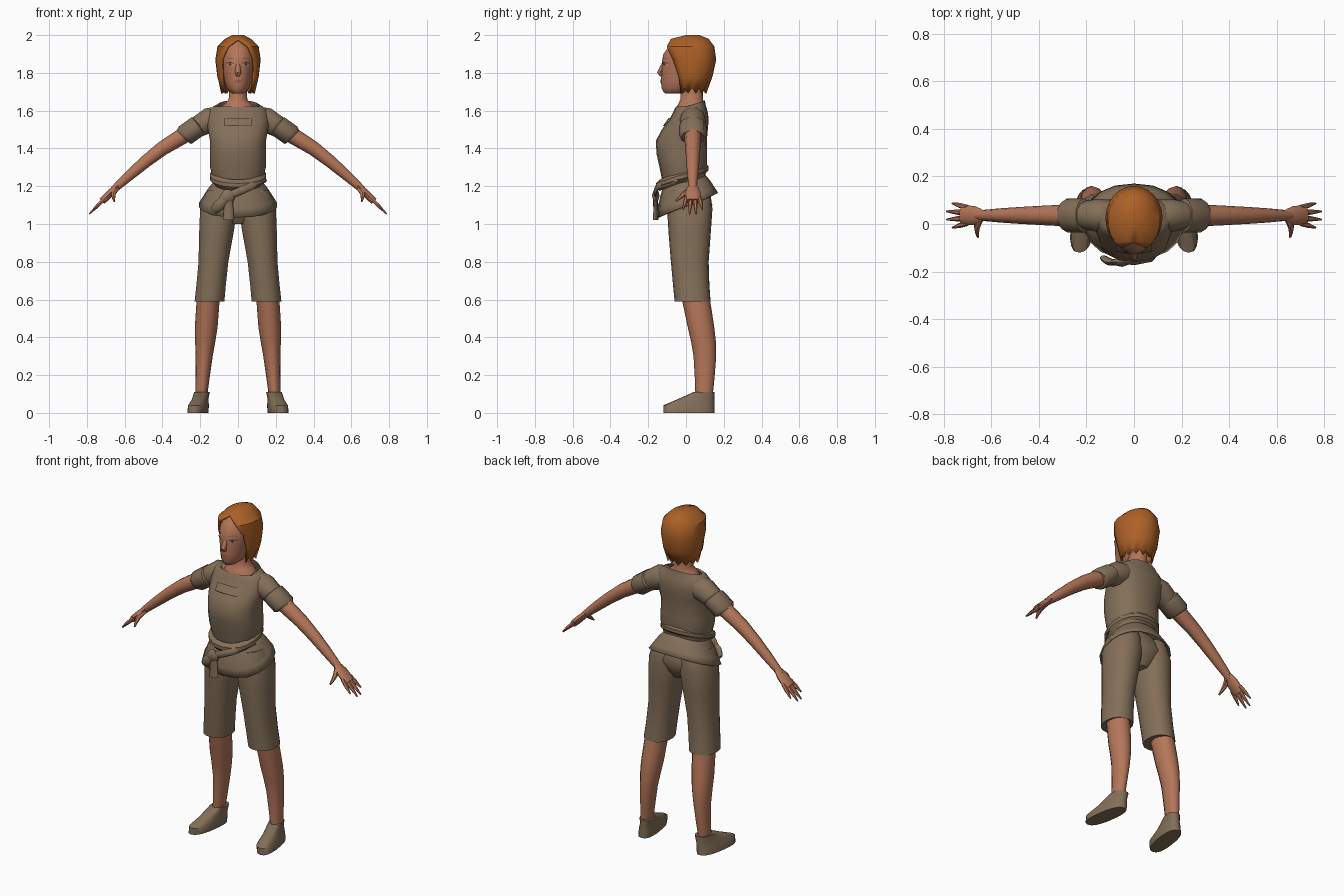
import bpy, bmesh, math
from mathutils import Vector
from mathutils.bvhtree import BVHTree

cube = bpy.data.objects.get("Cube")
if cube:
    bpy.data.objects.remove(cube, do_unlink=True)


def material(name, *rgb):
    mat = bpy.data.materials.new(name)
    mat.use_nodes = True
    mat.diffuse_color = (*rgb, 1)
    shader = next(node for node in mat.node_tree.nodes if node.type == "BSDF_PRINCIPLED")
    shader.inputs["Base Color"].default_value = (*rgb, 1)
    return mat


skin = material("skin", .46, .18, .1)
cloth = material("brown cloth", .23, .16, .1)
hair = material("ginger hair", .42, .12, .02)
lip = material("lips", .36, .11, .07)
white = material("eye white", .42, .31, .27)
dark = material("dark brown", .07, .03, .02)


def smooth_keys(keys, steps):
    """Insert extra rows between the keys along a flowing curve."""
    last = len(keys) - 1
    result = []
    for index in range(last):
        before, start = keys[max(index - 1, 0)], keys[index]
        end, after = keys[index + 1], keys[min(index + 2, last)]
        for step in range(steps):
            t = step / steps
            row = []
            for a, b, c, d in zip(before, start, end, after):
                slope_in, slope_out = (c - a) / 2, (d - b) / 2
                bend = (b - c) * 2 + slope_in + slope_out
                curve = (c - b) * 3 - slope_in * 2 - slope_out
                row.append(b + t * (slope_in + t * (curve + t * bend)))
            result.append(tuple(row))
    return result + [keys[last]]


def build(name, mat, rows, caps=(), angle=45):
    """Join rows of points with quads, close the chosen ends and shade the result."""
    bm = bmesh.new()
    grid = [[bm.verts.new(point) for point in row] for row in rows]
    for lower, upper in zip(grid, grid[1:]):
        for i in range(len(lower) - 1):
            bm.faces.new((lower[i], lower[i + 1], upper[i + 1], upper[i]))
    for end in caps:
        bm.faces.new(grid[end][:-1])
    bmesh.ops.remove_doubles(bm, verts=bm.verts, dist=.00001)
    bmesh.ops.recalc_face_normals(bm, faces=bm.faces)
    mesh = bpy.data.meshes.new(name)
    bm.to_mesh(mesh)
    bm.free()
    mesh.materials.append(mat)
    mesh.shade_smooth()
    mesh.set_sharp_from_angle(angle=math.radians(angle))
    obj = bpy.data.objects.new(name, mesh)
    bpy.context.collection.objects.link(obj)
    return obj


def thicken(obj, amount):
    modifier = obj.modifiers.new("thickness", "SOLIDIFY")
    modifier.thickness = amount


def zero(value):
    return 0


def square(value, amount):
    return math.copysign(abs(value) ** amount, value)


def loft(name, mat, keys, side=1, sides=18, steps=2, boxy=1, caps=(0, -1),
         centre=zero, drop=zero, gap=zero, jag=0, shear=0, angle=45):
    """Stacked rings with keys of height, half width, front and back."""
    rings = smooth_keys(keys, steps)
    rows = []
    for level, (z, width, front, back) in enumerate(rings):
        part = level / (len(rings) - 1)
        opening = math.radians(gap(part))
        row = []
        for i in range(sides + 1):
            turn = opening + (math.tau - opening * 2) * i / sides
            middle, depth = (front + back) / 2, (back - front) / 2
            y = middle - depth * square(math.cos(turn), boxy)
            x = centre(z) + width * square(math.sin(turn), boxy) - shear * y
            tooth = jag * (i % 2) if level == 0 else 0
            row.append((side * x, y, z - drop(part) * math.cos(turn) + tooth))
        rows.append(row)
    return build(name, mat, rows, caps, angle)


def tube(name, mat, keys, side=1, sides=10, steps=2, depth=1):
    """Tube through keys of x, y, z and radius; depth scales it front to back."""
    path = smooth_keys(keys, steps)
    points = [Vector(key[:3]) for key in path]
    last = len(points) - 1
    rows = []
    for index, (x, y, z, radius) in enumerate(path):
        along = (points[min(index + 1, last)] - points[max(index - 1, 0)]).normalized()
        across = Vector((0, 1, 0))
        across = (across - along * across.dot(along)).normalized()
        normal = along.cross(across)
        row = []
        for i in range(sides + 1):
            turn = math.tau * i / sides
            offset = across * depth * math.cos(turn) + normal * math.sin(turn)
            point = points[index] + offset * radius
            row.append((side * point.x, point.y, point.z))
        rows.append(row)
    return build(name, mat, rows, (0, -1))


def limb(name, mat, keys, side, **options):
    """Tube in the plane of the arms, with keys of x, z and radius."""
    return tube(name, mat, [(x, arm_y, z, radius) for x, z, radius in keys], side, **options)


def plate(name, mat, target, x, z, width, height, arch=0, lift=.003, pointed=True):
    """Thin almond or oblong patch laid on the front of the target."""
    tree = BVHTree.FromPolygons([vert.co for vert in target.data.vertices],
                                [face.vertices for face in target.data.polygons])
    rows = []
    for column in range(-3, 4):
        u = column / 3
        bulge = 1 - u * u
        half = height * bulge if pointed else height
        row = []
        for v in (1, 0, -1):
            start = Vector((x + width * u, -1, z + arch * bulge + half * v))
            hit = tree.ray_cast(start, Vector((0, 1, 0)))[0]
            row.append(hit - Vector((0, lift, 0)))
        rows.append(row)
    obj = build(name, mat, rows)
    if sum(face.normal.y for face in obj.data.polygons) > 0:
        obj.data.flip_normals()


# Head, neck and the middle of the face
head = loft("head", skin, [(1.69, .03, -.11, 0), (1.72, .06, -.13, .07), (1.8, .08, -.13, .12),
                           (1.9, .09, -.12, .14), (1.97, .05, -.06, .09)])
loft("neck", skin, [(1.54, .12, -.06, .09), (1.62, .09, -.05, .1),
                    (1.66, .05, -.03, .09), (1.76, .05, -.03, .09)])
tube("nose", skin, [(0, -.11, 1.86, .01), (0, -.137, 1.8, .016), (0, -.12, 1.79, .01)], sides=8)
plate("lips", lip, head, 0, 1.755, .027, .01)

# Bobbed hair, open around the face and ragged at the bottom
bob = loft("hair", hair, [(1.69, .09, -.06, .11), (1.78, .11, -.08, .14), (1.87, .12, -.11, .16),
                          (1.94, .11, -.12, .15), (1.98, .07, -.08, .12), (2, .03, 0, .07)],
           steps=1, caps=[-1], jag=.03, angle=35,
           gap=lambda part: max(0, 52 * (1 - (part / .8) ** 3)))
thicken(bob, .01)

# Shirt, the tab on its chest and its flared hem
shirt = loft("shirt", cloth, [(1.2, .12, -.12, .09), (1.3, .15, -.14, .11), (1.44, .15, -.16, .11),
                              (1.55, .17, -.09, .12), (1.61, .15, -.06, .11), (1.63, .11, -.05, .1)],
             boxy=.85, caps=[0], drop=lambda part: part ** 20 / 40)
plate("chest_tab", cloth, shirt, 0, 1.54, .075, .02, lift=.009, pointed=False)
plate("chest_tab_seam", dark, shirt, 0, 1.52, .075, .002, lift=.01, pointed=False)
hem = loft("shirt_hem", cloth, [(1.23, .12, -.12, .1), (1.18, .16, -.14, .13), (1.1, .21, -.15, .17)],
           boxy=.9, caps=(), drop=lambda part: .03 + part * .035)
thicken(hem, .008)

# Belt with a tied sash
loft("belt", cloth, [(1.22 + rise, .13 + out, -.14 - out, .1 + out)
                     for rise, out in ((0, 0), (.02, .02), (.04, .02), (.06, 0))],
     steps=1, boxy=.9, caps=(), drop=lambda part: .045, angle=30)
sash = {"band": [(.14, -.04, 1.24, .02), (.07, -.15, 1.2, .02), (-.05, -.16, 1.15, .02)],
        "knot": [(-.03, -.16, 1.17, .02), (-.05, -.16, 1.15, .04), (-.09, -.16, 1.12, .02)],
        "tail": [(-.05, -.16, 1.15, .02), (-.05, -.16, 1.02, .03)],
        "loop": [(-.06, -.16, 1.14, .02), (-.1, -.16, 1.1, .03), (-.13, -.14, 1.07, .02)]}
for part_name, keys in sash.items():
    tube("sash_" + part_name, cloth, keys, sides=8, depth=.5)

# Seat of the trousers
loft("trouser_seat", cloth, [(1, .05, -.05, .09), (1.1, .18, -.1, .14), (1.2, .12, -.09, .1)])

arm_y = .036
for name, side in (("left", 1), ("right", -1)):
    # Eyes and brows
    eye_x, eye_z = side * .042, 1.845
    plate(name + "_eye", white, head, eye_x, eye_z, .022, .009)
    plate(name + "_iris", dark, head, eye_x, eye_z, .008, .007, lift=.005)
    plate(name + "_lashes", dark, head, eye_x, eye_z, .024, .003, arch=.01, lift=.006)
    plate(name + "_eyebrow", lip, head, eye_x, eye_z + .025, .024, .003, arch=.008)

    # Legs and shoes
    loft(name + "_trouser_leg", cloth, [(.59, .08, -.06, .13), (.8, .08, -.08, .12),
                                        (1.08, .1, -.1, .14), (1.18, .07, -.09, .12)],
         side, boxy=.9, centre=lambda z: .21 - z / 10)
    loft(name + "_leg", skin, [(.08, .03, .05, .14), (.3, .045, .04, .16),
                               (.45, .06, .01, .15), (.64, .06, -.03, .12)],
         side, sides=12, centre=lambda z: .2 - z * .07)
    loft(name + "_shoe", cloth, [(0, .05, -.12, .15), (.04, .05, -.12, .15),
                                 (.07, .04, -.05, .15), (.11, .04, .04, .15)],
         side, steps=1, boxy=.8, shear=.14, centre=lambda z: .215 - z / 10)

    # Sleeve, rolled cuff, arm and palm
    limb(name + "_sleeve", cloth, [(.08, 1.56, .06), (.15, 1.55, .07), (.25, 1.49, .05)], side)
    limb(name + "_cuff", cloth, [(.2, 1.53, .04), (.21, 1.52, .06), (.28, 1.47, .06), (.29, 1.46, .05)],
         side, steps=1, depth=1.2)
    limb(name + "_arm", skin, [(.2, 1.52, .05), (.4, 1.4, .04), (.56, 1.27, .03), (.66, 1.18, .02)], side)
    limb(name + "_palm", skin, [(.63, 1.21, .01), (.67, 1.17, .02), (.72, 1.12, .02)], side, depth=2)

    # Spread fingers and thumb
    for finger in range(4):
        spread = finger - 1.5
        reach = .09 - spread * spread * .012
        base_y, tip_y = arm_y - spread * .022, arm_y - spread * .034
        tube(f"{name}_finger_{finger + 1}", skin,
             [(.7, base_y, 1.14, .012), (.7 + reach / 2, (base_y + tip_y) / 2, 1.14 - reach / 2, .011),
              (.7 + reach, tip_y, 1.14 - reach, .004)], side, sides=6, steps=1)
    tube(name + "_thumb", skin, [(.64, .03, 1.19, .015), (.66, -.01, 1.16, .014),
                                 (.655, -.055, 1.12, .005)], side, sides=6)
